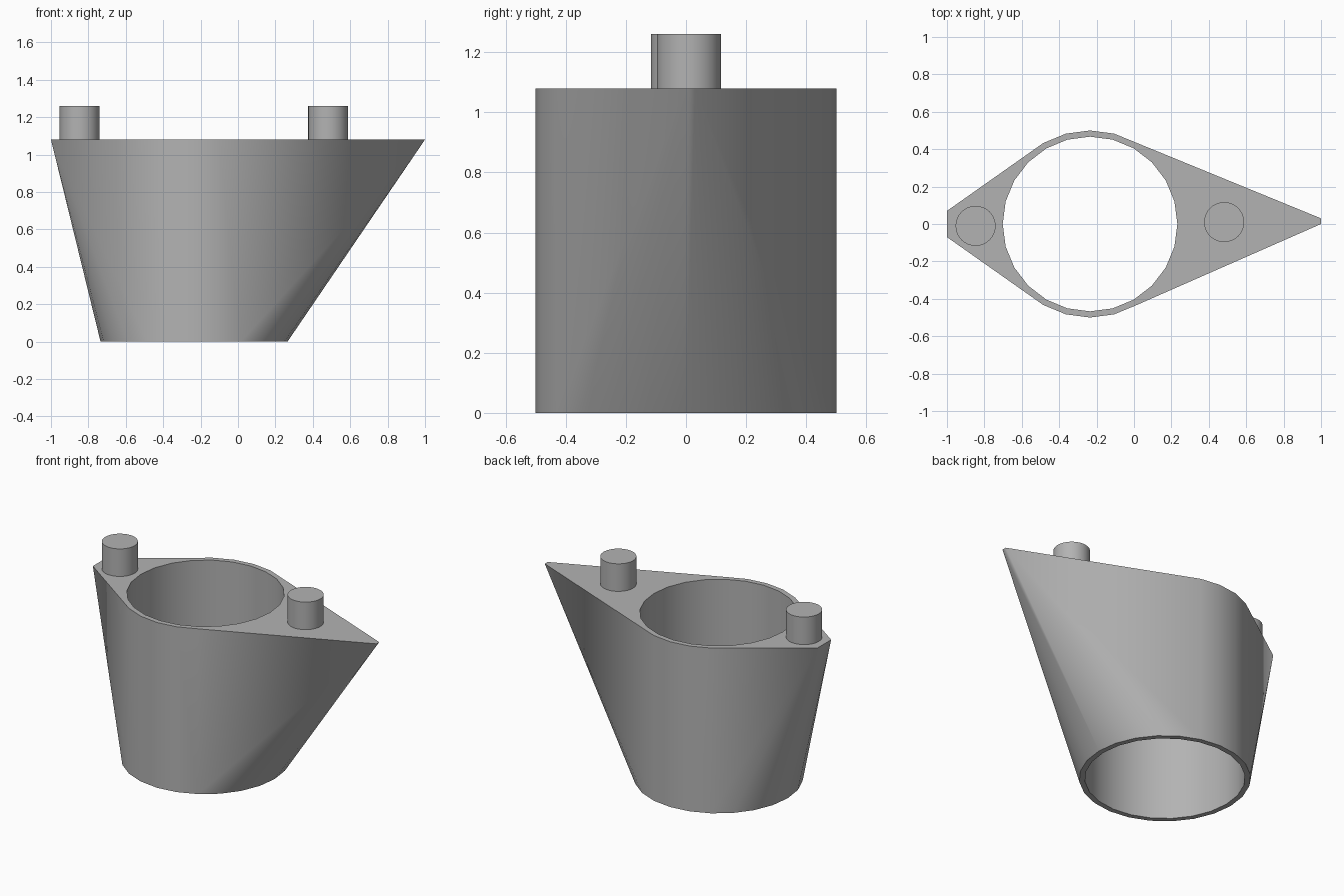
import bpy, bmesh
from math import sin, cos, tau, radians

cube = bpy.data.objects.get("Cube")
if cube:
    bpy.data.objects.remove(cube, do_unlink=True)

TOP = 1.08
PIN_TOP = 1.26
CX = -0.235
SIDES = 24

grey = bpy.data.materials.new("plain_grey")
grey.use_nodes = True
COLOUR = (0.45, 0.45, 0.45, 1)
grey.diffuse_color = COLOUR
grey.node_tree.nodes["Principled BSDF"].inputs["Base Color"].default_value = COLOUR


def ring(cx, cy, r, z, n):
    return [(cx + r * cos(tau * i / n), cy + r * sin(tau * i / n), z) for i in range(n)]


def hull_object(name, points):
    """Solid convex hull around the given points."""
    bm = bmesh.new()
    for p in points:
        bm.verts.new(p)
    bmesh.ops.convex_hull(bm, input=bm.verts[:])
    bmesh.ops.dissolve_limit(bm, angle_limit=radians(0.5), verts=bm.verts[:], edges=bm.edges[:])
    bmesh.ops.recalc_face_normals(bm, faces=bm.faces[:])
    mesh = bpy.data.meshes.new(name)
    bm.to_mesh(mesh)
    bm.free()
    mesh.materials.append(grey)
    obj = bpy.data.objects.new(name, mesh)
    bpy.context.collection.objects.link(obj)
    return obj


def smooth(obj):
    bpy.ops.object.select_all(action="DESELECT")
    obj.select_set(True)
    bpy.context.view_layer.objects.active = obj
    bpy.ops.object.shade_smooth_by_angle(angle=radians(30))


# Body: round base flaring to a blunt left end and a pointed right tip
tips = [(-1, 0.07, TOP), (-1, -0.07, TOP), (1, 0.03, TOP), (1, 0, TOP)]
body = hull_object("body", ring(CX, 0, 0.5, 0, SIDES) + ring(CX, 0, 0.5, TOP, SIDES) + tips)

# Straight bore through the body
cutter = hull_object("bore_cutter", ring(CX, 0, 0.467, -0.1, SIDES) + ring(CX, 0, 0.467, TOP + 0.1, SIDES))
bore = body.modifiers.new("bore", "BOOLEAN")
bore.operation = "DIFFERENCE"
bore.solver = "EXACT"
bore.object = cutter
bpy.context.view_layer.objects.active = body
bpy.ops.object.modifier_apply(modifier="bore")
bpy.data.objects.remove(cutter, do_unlink=True)
smooth(body)

# Locating pins on the top face
for name, x, y in (("right_pin", -0.847, -0.01), ("left_pin", 0.482, 0.01)):
    pin = hull_object(name, ring(x, y, 0.107, TOP - 0.02, 32) + ring(x, y, 0.107, PIN_TOP, 32))
    smooth(pin)
